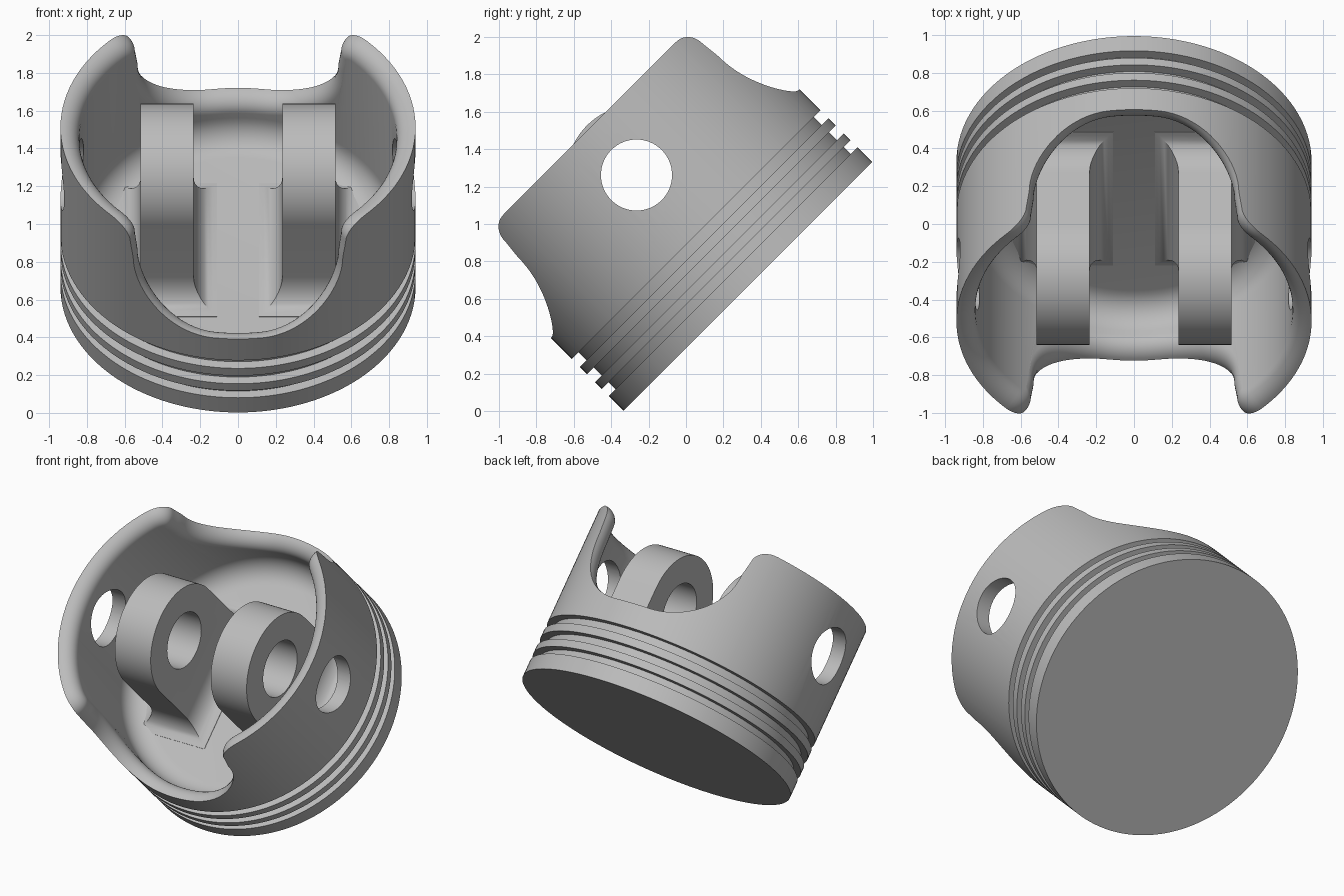
import bpy, bmesh
from math import sin, cos, pi, asin, radians, hypot
from mathutils import Matrix

cube = bpy.data.objects.get("Cube")
if cube:
    bpy.data.objects.remove(cube)

RADIUS, INNER, GROOVE = 0.94, 0.84, 0.89
FLOOR, PIN_HEIGHT, PIN_RADIUS, BOSS_RADIUS = 0.275, 0.841, 0.19, 0.375
# The piston rests on the edge of its crown, tilted back
TILT = Matrix.Translation((0, 0.33, 0.667)) @ Matrix.Rotation(radians(45), 4, 'X')

metal = bpy.data.materials.new("grey_metal")
metal.use_nodes = True
metal.diffuse_color = (0.5, 0.5, 0.5, 1)
metal.node_tree.nodes["Principled BSDF"].inputs["Base Color"].default_value = (0.5, 0.5, 0.5, 1)


def make_object(name, bm):
    bmesh.ops.recalc_face_normals(bm, faces=bm.faces)
    mesh = bpy.data.meshes.new(name)
    bm.to_mesh(mesh)
    bm.free()
    mesh.materials.append(metal)
    obj = bpy.data.objects.new(name, mesh)
    bpy.context.collection.objects.link(obj)
    return obj


def activate(obj):
    bpy.ops.object.select_all(action='DESELECT')
    obj.select_set(True)
    bpy.context.view_layer.objects.active = obj


def finish(obj):
    """Drill the pin bore, shade and tilt into place."""
    activate(obj)
    drill = obj.modifiers.new("pin_bore", 'BOOLEAN')
    drill.operation, drill.solver, drill.object = 'DIFFERENCE', 'EXACT', cutter
    bpy.ops.object.modifier_apply(modifier=drill.name)
    bpy.ops.object.shade_smooth_by_angle(angle=radians(32))
    obj.data.transform(TILT)


# Cutter for the pin bore
bm = bmesh.new()
bmesh.ops.create_cone(bm, cap_ends=True, segments=64, radius1=PIN_RADIUS, radius2=PIN_RADIUS,
                      depth=3, matrix=Matrix.Translation((0, 0, PIN_HEIGHT)) @ Matrix.Rotation(pi / 2, 4, 'Y'))
cutter = make_object("pin_bore_cutter", bm)
cutter.hide_render = True


# Skirt edge over a quarter turn: scooped opening, rounded tip, level rim
def skirt_edge():
    edge = [(0, 0.55), (0.05, 0.55), (0.09, 0.55)]
    for i in range(19):
        a = i / 18 * pi / 2
        edge.append((0.13 + 0.425 * sin(a), 0.98 - 0.43 * cos(a)))
    edge.append((0.562, 1.03))
    for i in range(11):
        a = i / 10 * pi / 2
        edge.append((0.68 - 0.11 * cos(a), 1.085 + 0.11 * sin(a)))
    quarter = [(asin(x / RADIUS), h) for x, h in edge]
    start, top = quarter[-1]
    quarter += [(start + (pi / 2 - start) * i / 14, top) for i in range(1, 15)]
    half = quarter + [(pi - t, h) for t, h in reversed(quarter[:-1])]
    return half[:-1] + [(t + pi, h) for t, h in half[:-1]]


edge = skirt_edge()
count = len(edge)

# Directions from the skirt edge into the metal, used to round the inner lip
inward = []
for i, (t, h) in enumerate(edge):
    t0, h0 = edge[i - 1]
    t1, h1 = edge[(i + 1) % count]
    ds, dh = ((t1 - t0) % (2 * pi)) * RADIUS, h1 - h0
    length = hypot(ds, dh)
    inward.append((dh / length, -ds / length))

bm = bmesh.new()


def ring(points):
    return [bm.verts.new((r * sin(t), r * cos(t), h)) for r, t, h in points]


def level_ring(r, h):
    return ring([(r, t, h) for t, _ in edge])


# Crown land and three ring grooves
rings = [level_ring(RADIUS, 0)]
for low, high in ((0.11, 0.163), (0.215, 0.275), (0.33, 0.39)):
    rings += [level_ring(r, h) for r, h in
              ((RADIUS, low), (GROOVE, low), (GROOVE, high), (RADIUS, high))]

# Rounded inner lip
for k in range(9):
    a = k / 8 * pi / 2
    r, d = RADIUS - (RADIUS - INNER) * sin(a), 0.09 * (1 - cos(a))
    rings.append(ring([(r, t + n[0] * d / RADIUS, h + n[1] * d)
                       for (t, h), n in zip(edge, inward)]))

# Inner wall curving into the floor
for k in range(9):
    a = k / 8 * pi / 2
    rings.append(level_ring(INNER - 0.15 * (1 - cos(a)), FLOOR + 0.15 * (1 - sin(a))))

for lower, upper in zip(rings, rings[1:]):
    for i in range(count):
        j = (i + 1) % count
        bm.faces.new((lower[i], lower[j], upper[j], upper[i]))
bm.faces.new(rings[0])
bm.faces.new(rings[-1])
finish(make_object("piston_body", bm))


# Pin bosses: arched slabs with flared feet
def pin_boss(name, side):
    bm = bmesh.new()
    middle, half_width, foot = 0.375 * side, 0.14, 0.45
    outline = [(-BOSS_RADIUS, foot), (BOSS_RADIUS, foot)]
    for i in range(49):
        a = pi * i / 48
        outline.append((BOSS_RADIUS * cos(a), PIN_HEIGHT + BOSS_RADIUS * sin(a)))
    ends = [[bm.verts.new((middle + s * half_width, y, z)) for y, z in outline] for s in (-1, 1)]
    bm.faces.new(ends[0])
    bm.faces.new(ends[1])
    sides = [bm.faces.new((ends[0][i - 1], ends[0][i], ends[1][i], ends[1][i - 1]))
             for i in range(len(outline))]
    base = sides[1]
    steps = [(0.125 * (1 - cos(k * pi / 16)), foot - 0.172 * sin(k * pi / 16)) for k in range(1, 9)]
    for spread, height in steps + [(0.125, FLOOR - 0.05)]:
        grown = bmesh.ops.extrude_face_region(bm, geom=[base])["geom"]
        bmesh.ops.delete(bm, geom=[base], context='FACES_ONLY')
        base = next(g for g in grown if isinstance(g, bmesh.types.BMFace))
        for v in base.verts:
            sx = 1 if v.co.x > middle else -1
            sy = 1 if v.co.y > 0 else -1
            v.co = (middle + sx * (half_width + spread), sy * (BOSS_RADIUS + spread), height)
    finish(make_object(name, bm))


pin_boss("left_pin_boss", 1)
pin_boss("right_pin_boss", -1)

bpy.data.objects.remove(cutter)
